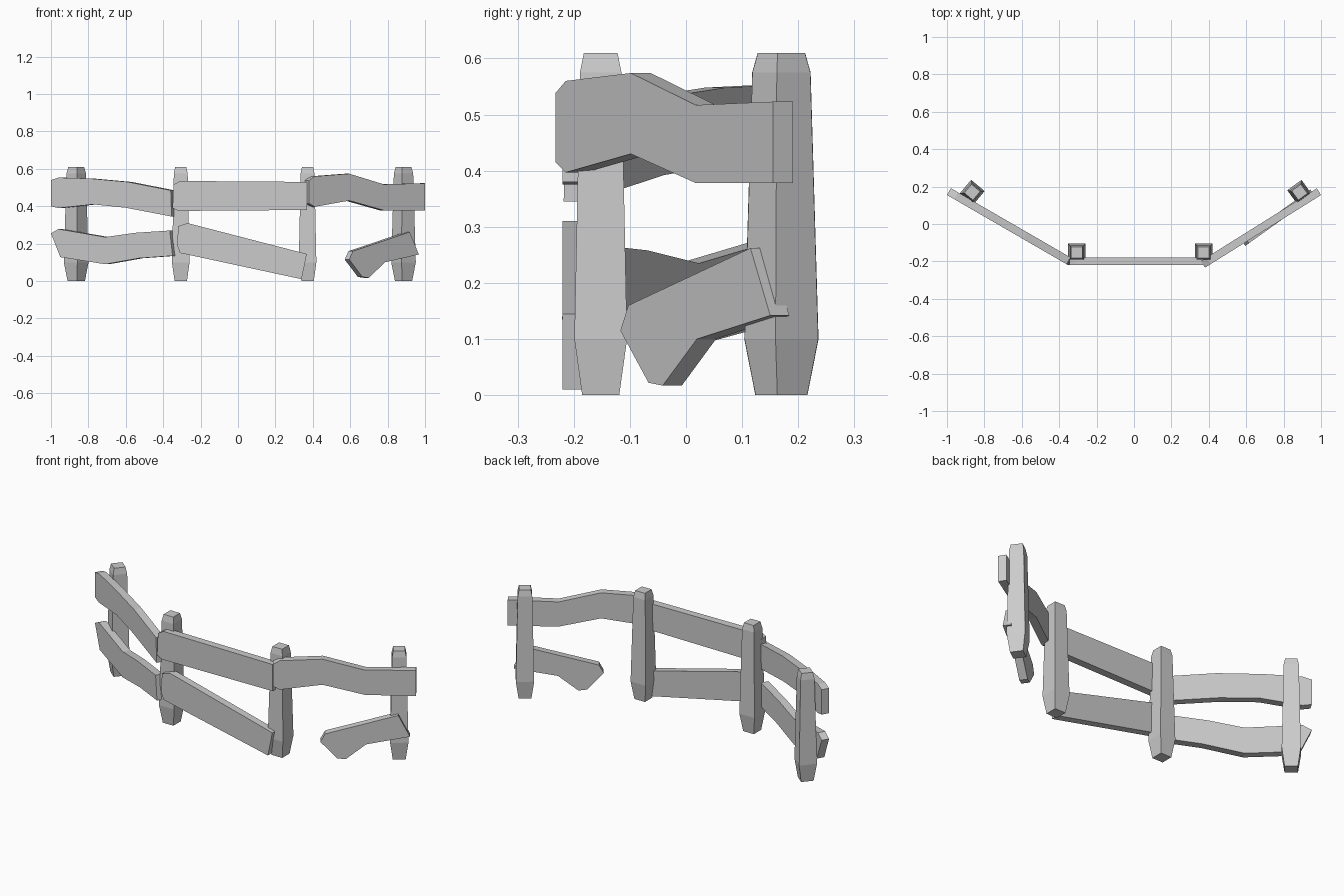
import bpy
from math import radians, cos, sin, hypot

if "Cube" in bpy.data.objects:
    bpy.data.objects.remove(bpy.data.objects["Cube"])


def make(name, verts, faces):
    mesh = bpy.data.meshes.new(name)
    mesh.from_pydata(verts, [], faces)
    mesh.update()
    ob = bpy.data.objects.new(name, mesh)
    bpy.context.collection.objects.link(ob)
    return ob


def post(name, x, y, angle):
    # square section swept up a tapered profile of (z, half width)
    profile = [(0, 0.033), (0.1, 0.047), (0.575, 0.037), (0.61, 0.030)]
    c, s = cos(radians(angle)), sin(radians(angle))
    verts = []
    for z, r in profile:
        for u, v in ((-r, -r), (r, -r), (r, r), (-r, r)):
            verts.append((x + u * c - v * s, y + u * s + v * c, z))
    faces = [(3, 2, 1, 0), (12, 13, 14, 15)]
    for k in range(0, 12, 4):
        for i in range(4):
            j = (i + 1) % 4
            faces.append((k + i, k + j, k + j + 4, k + i + 4))
    return make(name, verts, faces)


def board(name, outline, p0, p1, thick=0.042):
    # front outline (x, z), counter-clockwise, laid on the plan line p0-p1
    dx, dy = p1[0] - p0[0], p1[1] - p0[1]
    length = hypot(dx, dy)
    nx, ny = -dy / length * thick, dx / length * thick
    front = [(x, p0[1] + (x - p0[0]) * dy / dx, z) for x, z in outline]
    back = [(x + nx, y + ny, z) for x, y, z in front]
    n = len(outline)
    faces = [tuple(range(n)), tuple(reversed(range(n, 2 * n)))]
    for i in range(n):
        j = (i + 1) % n
        faces.append((j, i, i + n, j + n))
    return make(name, front + back, faces)


# Posts
post("left_end_post", -0.865, 0.17, -40)
post("left_middle_post", -0.306, -0.152, 0)
post("right_middle_post", 0.372, -0.152, 0)
post("right_end_post", 0.885, 0.17, 36)

# Plan lines of the three fence bays (front faces of the rails)
left = ((-1.0, 0.155), (-0.355, -0.218))
middle = ((-0.35, -0.22), (0.37, -0.22))
right = ((0.38, -0.233), (1.0, 0.155))

# Left bay
board("left_upper_rail",
      [(-1, 0.40), (-0.96, 0.39), (-0.775, 0.41), (-0.60, 0.392), (-0.355, 0.345),
       (-0.36, 0.485), (-0.59, 0.53), (-0.79, 0.548), (-0.96, 0.553), (-1, 0.54)], *left)
board("left_lower_rail",
      [(-0.95, 0.128), (-0.71, 0.09), (-0.53, 0.122), (-0.35, 0.135),
       (-0.365, 0.27), (-0.55, 0.258), (-0.71, 0.235), (-0.96, 0.278), (-1, 0.255)], *left)

# Middle bay
board("middle_upper_rail",
      [(-0.35, 0.39), (-0.32, 0.375), (0.37, 0.38), (0.37, 0.53), (-0.31, 0.535),
       (-0.345, 0.515)], *middle)
board("middle_lower_rail",
      [(-0.325, 0.19), (-0.31, 0.15), (0.34, 0.01), (0.368, 0.145), (-0.27, 0.31),
       (-0.32, 0.293)], *middle)

# Right bay, with the lower rail snapped short
board("right_upper_rail",
      [(0.38, 0.415), (0.41, 0.397), (0.595, 0.43), (0.78, 0.378), (1, 0.378),
       (1, 0.523), (0.78, 0.517), (0.595, 0.574), (0.41, 0.56), (0.38, 0.538)], *right)
board("right_broken_rail",
      [(0.595, 0.115), (0.665, 0.022), (0.70, 0.017), (0.785, 0.10), (0.967, 0.142),
       (0.918, 0.262), (0.615, 0.16)], (0.595, -0.117), (0.967, 0.15))
